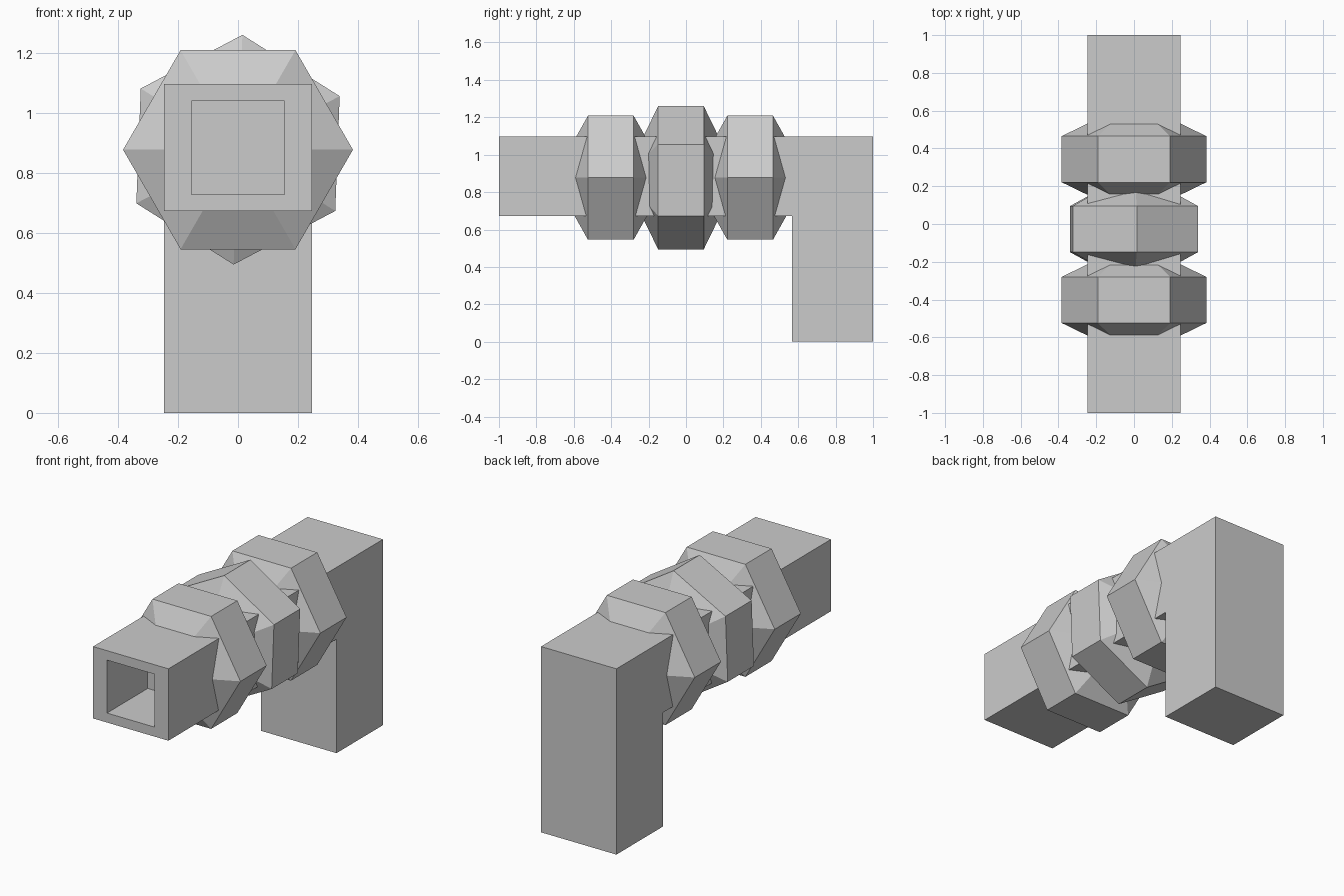
import bpy, bmesh
from math import cos, sin, radians

if "Cube" in bpy.data.objects:
    bpy.data.objects.remove(bpy.data.objects["Cube"])

AXIS_Z = 0.877   # height of the ring axis


def finish(bm, name):
    bmesh.ops.recalc_face_normals(bm, faces=bm.faces[:])
    mesh = bpy.data.meshes.new(name)
    bm.to_mesh(mesh)
    bm.free()
    obj = bpy.data.objects.new(name, mesh)
    bpy.context.collection.objects.link(obj)
    return obj


def elbow_pipe():
    # L-shaped side profile (y, z) extruded across x
    profile = [(-1, 0.672), (0.567, 0.672), (0.567, 0), (1, 0), (1, 1.096), (-1, 1.096)]
    bm = bmesh.new()
    face = bm.faces.new([bm.verts.new((-0.246, y, z)) for y, z in profile])
    ext = bmesh.ops.extrude_face_region(bm, geom=[face])
    bmesh.ops.translate(bm, vec=(0.492, 0, 0),
                        verts=[g for g in ext["geom"] if isinstance(g, bmesh.types.BMVert)])
    bmesh.ops.recalc_face_normals(bm, faces=bm.faces[:])

    # recessed rectangular mouth in the front end
    front = min(bm.faces, key=lambda f: f.calc_center_median().y)
    bmesh.ops.inset_region(bm, faces=[front], thickness=0.079)
    for v in front.verts:
        v.co.x = 0.155 if v.co.x > 0 else -0.155
    inner = bmesh.ops.extrude_discrete_faces(bm, faces=[front])["faces"][0]
    bmesh.ops.translate(bm, vec=(0, 0.38, 0), verts=inner.verts[:])
    return finish(bm, "elbow_pipe")


def hex_ring(name, y, turn):
    # six-sided collar: flat rim with sloped sides running into the pipe
    bm = bmesh.new()
    loops = []
    for radius, dy in [(0.2, -0.211), (0.383, -0.122), (0.383, 0.122), (0.2, 0.211)]:
        loops.append([bm.verts.new((radius * cos(radians(turn + 60 * i)), y + dy,
                                    AXIS_Z + radius * sin(radians(turn + 60 * i))))
                      for i in range(6)])
    for a, b in zip(loops, loops[1:]):
        for i in range(6):
            j = (i + 1) % 6
            bm.faces.new((a[i], a[j], b[j], b[i]))
    bm.faces.new(loops[0])
    bm.faces.new(loops[-1])
    return finish(bm, name)


elbow_pipe()
for ring_name, ring_y, ring_turn in [("front_ring", -0.402, 0),
                                     ("middle_ring", -0.027, 27.8),
                                     ("back_ring", 0.343, 0)]:
    hex_ring(ring_name, ring_y, ring_turn)
